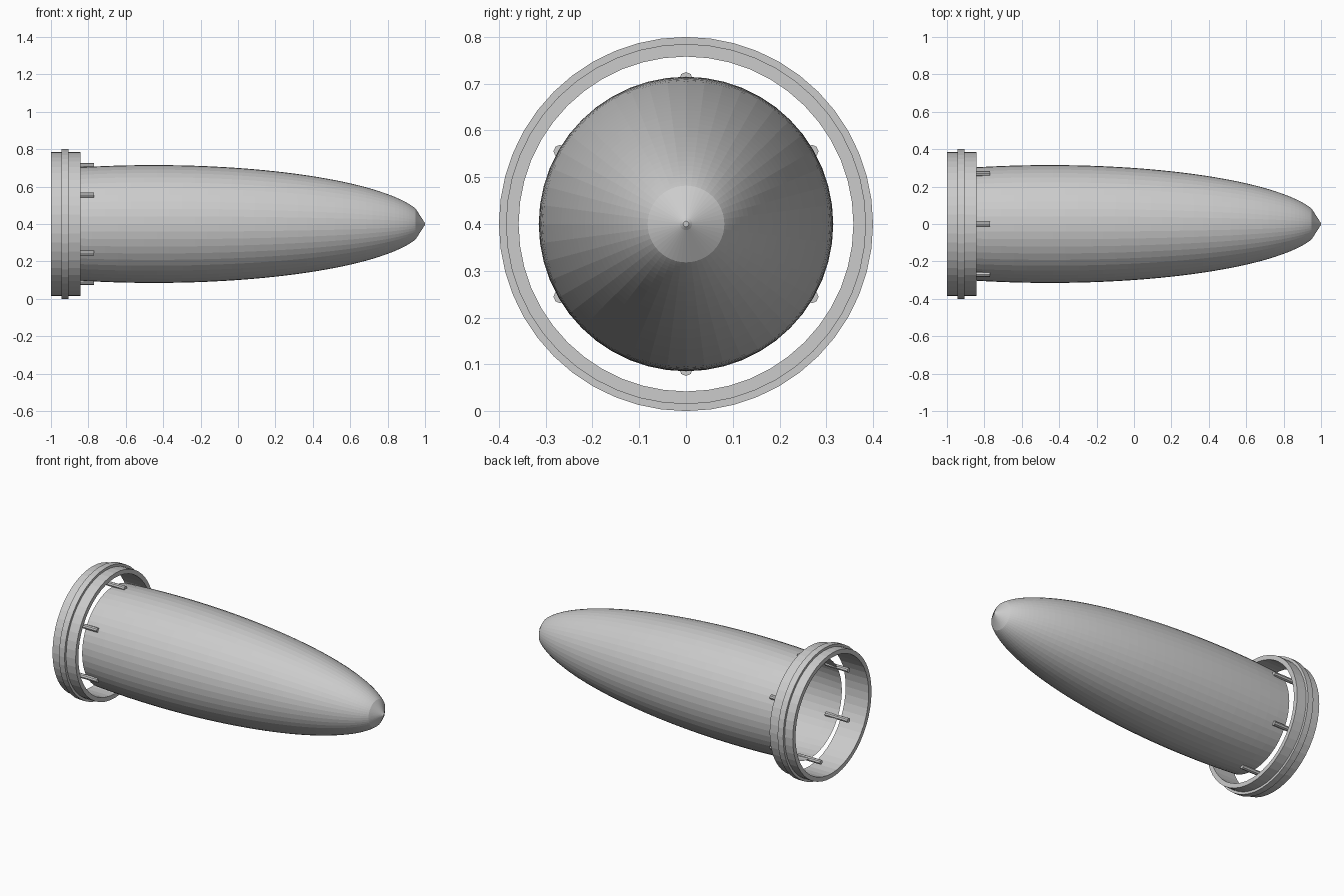
import bpy, bmesh
from math import sin, cos, pi, sqrt

if "Cube" in bpy.data.objects:
    bpy.data.objects.remove(bpy.data.objects["Cube"])

AXIS_Z = 0.4
SIDES = 48


def lathe(name, profile, sides=SIDES, loop=False, cy=0.0, cz=AXIS_Z):
    """Revolve (x, radius) points around an axis parallel to x."""
    bm = bmesh.new()
    rings = []
    for x, r in profile:
        if r == 0:
            rings.append([bm.verts.new((x, cy, cz))] * sides)
        else:
            rings.append([bm.verts.new((x, cy + r * cos(2 * pi * k / sides),
                                        cz + r * sin(2 * pi * k / sides)))
                          for k in range(sides)])
    pairs = list(zip(rings, rings[1:]))
    if loop:
        pairs.append((rings[-1], rings[0]))
    for a, b in pairs:
        for k in range(sides):
            n = (k + 1) % sides
            bm.faces.new(list(dict.fromkeys((a[k], a[n], b[n], b[k]))))
    # profiles run so that this winding points inwards; flip outwards
    bmesh.ops.reverse_faces(bm, faces=bm.faces)
    if loop or profile[0][1] == 0:
        bmesh.ops.recalc_face_normals(bm, faces=bm.faces)
    mesh = bpy.data.meshes.new(name)
    bm.to_mesh(mesh)
    bm.free()
    obj = bpy.data.objects.new(name, mesh)
    bpy.context.collection.objects.link(obj)
    return obj


# Hollow elliptical shell, open at the rear, with a short conical tip
start, end, steps = -0.855, 0.95, 40
shell = []
for i in range(steps + 1):
    x = start + (end - start) * sin(pi / 2 * i / steps)
    shell.append((x, 0.315 * sqrt(1 - ((x + 0.45) / 1.45) ** 2)))
shell += [(0.994, 0.013), (1.0, 0.006), (1.0, 0)]
lathe("nose_shell", shell)

# Rear collar tube with a raised band
lathe("rear_collar", [(-1, 0.358), (-1, 0.385), (-0.945, 0.385), (-0.945, 0.4),
                      (-0.907, 0.4), (-0.907, 0.385), (-0.842, 0.385),
                      (-0.842, 0.358)], loop=True)

# Six small pins around the rear of the shell
for i in range(6):
    a = pi / 2 + i * pi / 3
    lathe(f"pin_{i + 1}", [(-0.925, 0), (-0.925, 0.014), (-0.77, 0.014), (-0.77, 0)],
          sides=8, cy=0.311 * cos(a), cz=AXIS_Z + 0.311 * sin(a))
